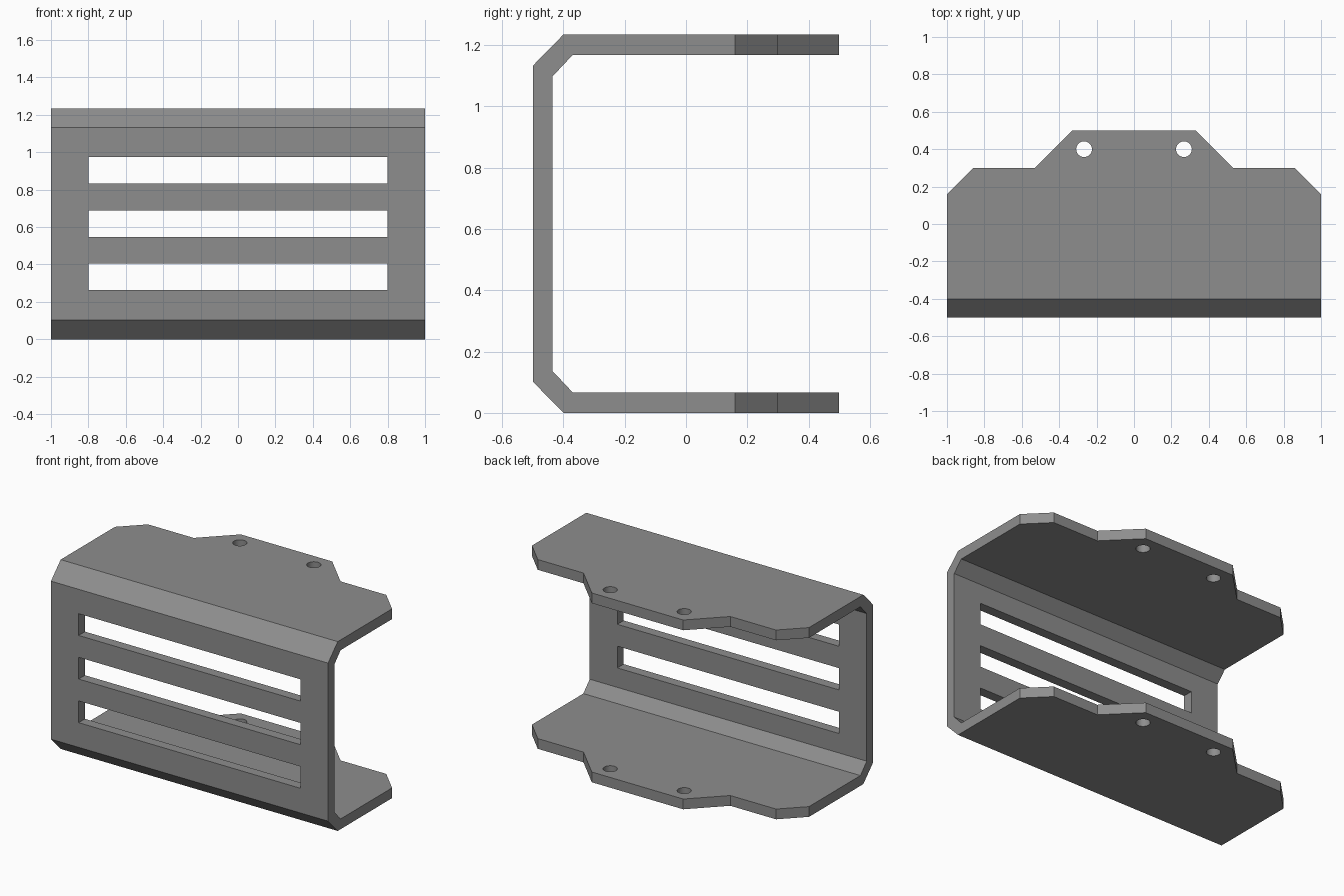
import bpy, bmesh
from math import cos, sin, tau
from mathutils import Vector

if "Cube" in bpy.data.objects:
    bpy.data.objects.remove(bpy.data.objects["Cube"])


def prism(name, points, direction):
    """Extrude a closed 3D polygon along a direction."""
    bm = bmesh.new()
    face = bm.faces.new([bm.verts.new(p) for p in points])
    ext = bmesh.ops.extrude_face_region(bm, geom=[face])
    verts = [v for v in ext["geom"] if isinstance(v, bmesh.types.BMVert)]
    bmesh.ops.translate(bm, verts=verts, vec=Vector(direction))
    bmesh.ops.recalc_face_normals(bm, faces=bm.faces)
    mesh = bpy.data.meshes.new(name)
    bm.to_mesh(mesh)
    bm.free()
    obj = bpy.data.objects.new(name, mesh)
    bpy.context.collection.objects.link(obj)
    return obj


def boolean(target, tool, operation):
    """Apply a boolean and discard the tool object."""
    mod = target.modifiers.new("cut", 'BOOLEAN')
    mod.operation, mod.object, mod.solver = operation, tool, 'EXACT'
    bpy.context.view_layer.objects.active = target
    bpy.ops.object.modifier_apply(modifier=mod.name)
    bpy.data.objects.remove(tool)


H, T = 1.235, 0.067

# Bent sheet: lower half of the C section, mirrored in z for the upper half
outer = [(0.6, 0), (-0.4, 0), (-0.5, 0.102)]
inner = [(-0.435, 0.136), (-0.37, T), (0.6, T)]
flip = lambda pts: [(y, H - z) for y, z in reversed(pts)]
section = outer + flip(outer) + flip(inner) + inner
bracket = prism("bracket", [(-1.1, y, z) for y, z in section], (2.2, 0, 0))

# Trim both flanges to the stepped tab outline
half = [(1, -0.6), (1, 0.16), (0.86, 0.3), (0.53, 0.3), (0.33, 0.5)]
plan = half + [(-x, y) for x, y in reversed(half)]
boolean(bracket, prism("plan_outline", [(x, y, -0.2) for x, y in plan],
                       (0, 0, H + 0.4)), 'INTERSECT')

# Three ventilation slots in the front wall
for i in range(3):
    z0 = 0.263 + i * 0.2845
    z1 = z0 + 0.142
    slot = [(-0.8, -0.6, z0), (0.8, -0.6, z0), (0.8, -0.6, z1), (-0.8, -0.6, z1)]
    boolean(bracket, prism("slot_cutter", slot, (0, 0.3, 0)), 'DIFFERENCE')

# Two screw holes through both tabs
for x in (-0.267, 0.267):
    ring = [(x + 0.042 * cos(tau * k / 32), 0.4 + 0.042 * sin(tau * k / 32), -0.2)
            for k in range(32)]
    boolean(bracket, prism("hole_cutter", ring, (0, 0, H + 0.4)), 'DIFFERENCE')

# Dark grey finish
finish = bpy.data.materials.new("dark_grey")
finish.diffuse_color = (0.27, 0.27, 0.27, 1)
finish.use_nodes = True
finish.node_tree.nodes["Principled BSDF"].inputs["Base Color"].default_value = finish.diffuse_color
bracket.data.materials.clear()
bracket.data.materials.append(finish)

# Smooth hole walls, crisp sheet edges
bpy.ops.object.select_all(action='DESELECT')
bracket.select_set(True)
bpy.context.view_layer.objects.active = bracket
bpy.ops.object.shade_smooth_by_angle(angle=0.5)
